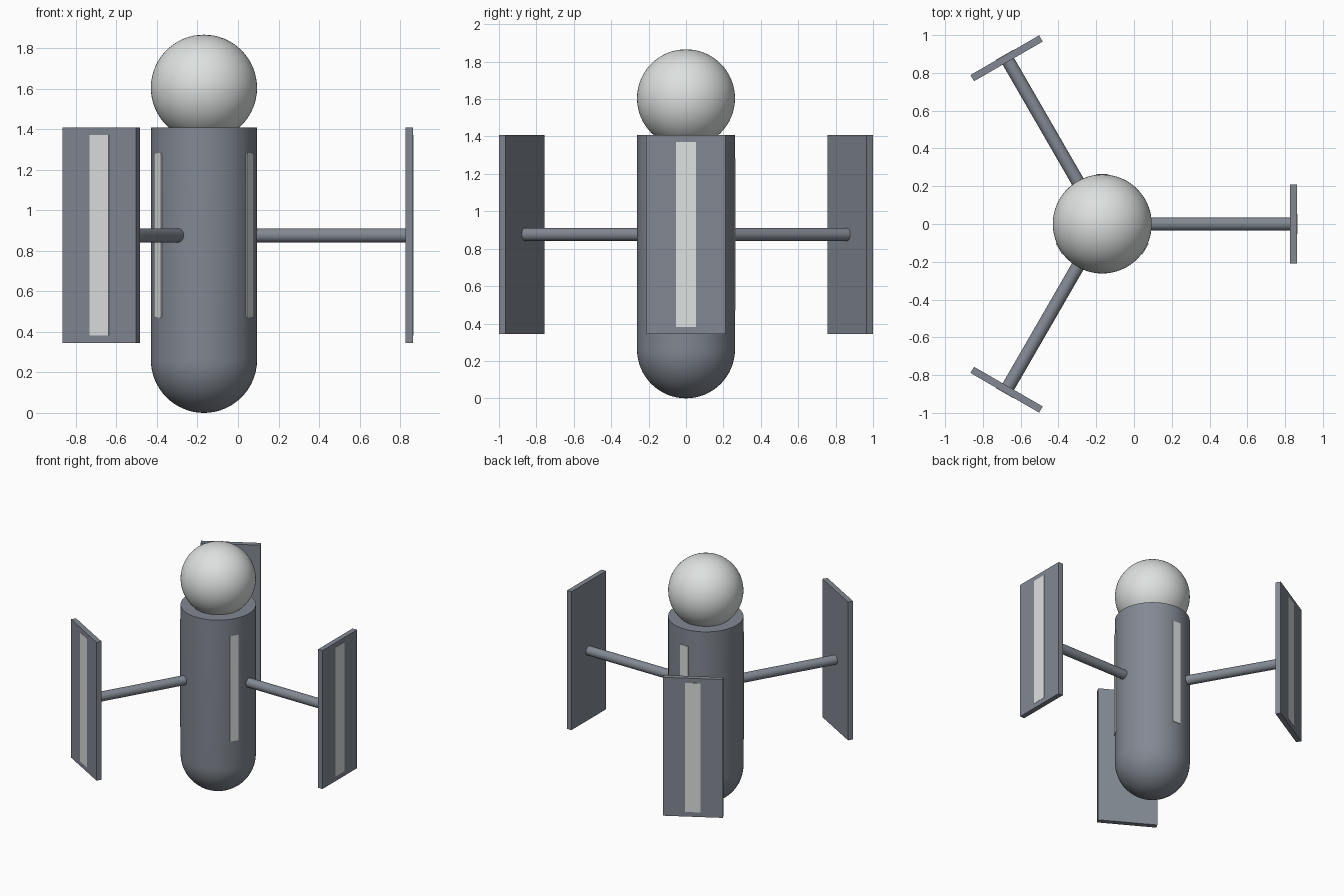
import bpy, bmesh, math
from mathutils import Matrix, Vector

if "Cube" in bpy.data.objects:
    bpy.data.objects.remove(bpy.data.objects["Cube"])

AXIS_X = -0.168      # hull axis; the panels are spaced evenly around it
R = 0.262            # hull and dome radius
TOP = 1.407          # top of hull and panels
MID = 0.876          # height of the arms


def material(name, rgb):
    m = bpy.data.materials.new(name)
    m.diffuse_color = (*rgb, 1)
    m.use_nodes = True
    m.node_tree.nodes["Principled BSDF"].inputs["Base Color"].default_value = m.diffuse_color
    return m


GREY = material("slate grey", (0.225, 0.25, 0.29))
PALE = material("pale grey", (0.72, 0.75, 0.74))


def finish(name, bm, mat, smooth=False):
    bmesh.ops.recalc_face_normals(bm, faces=bm.faces)
    me = bpy.data.meshes.new(name)
    bm.to_mesh(me)
    bm.free()
    me.materials.append(mat)
    ob = bpy.data.objects.new(name, me)
    bpy.context.collection.objects.link(ob)
    if smooth:
        bpy.ops.object.select_all(action='DESELECT')
        ob.select_set(True)
        bpy.context.view_layer.objects.active = ob
        bpy.ops.object.shade_smooth_by_angle(angle=math.radians(35))
    return ob


def radial(angle):
    """Frame on the hull axis whose x points outward at the given angle."""
    return Matrix.Translation((AXIS_X, 0, 0)) @ Matrix.Rotation(math.radians(angle), 4, 'Z')


def radial_box(name, angle, r0, r1, half_width, half_height, mat):
    bm = bmesh.new()
    size = Matrix.Diagonal((r1 - r0, 2 * half_width, 2 * half_height, 1))
    place = Matrix.Translation(((r0 + r1) / 2, 0, MID))
    bmesh.ops.create_cube(bm, size=1, matrix=radial(angle) @ place @ size)
    return finish(name, bm, mat)


# hull: lathed profile with round bottom and flat top
bm = bmesh.new()
steps = 16
profile = [(R * math.sin(i / steps * math.pi / 2), R - R * math.cos(i / steps * math.pi / 2))
           for i in range(steps + 1)] + [(R, TOP), (0, TOP)]
verts = [bm.verts.new((AXIS_X + r, 0, z)) for r, z in profile]
edges = [bm.edges.new(p) for p in zip(verts, verts[1:])]
bmesh.ops.spin(bm, geom=verts + edges, cent=(AXIS_X, 0, 0), axis=(0, 0, 1),
               angle=math.tau, steps=64, use_duplicate=False)
bmesh.ops.remove_doubles(bm, verts=bm.verts, dist=1e-5)
finish("hull", bm, GREY, True)

# pale dome sphere on top
bm = bmesh.new()
bmesh.ops.create_uvsphere(bm, u_segments=64, v_segments=32, radius=R,
                          matrix=Matrix.Translation((AXIS_X, 0, 1.604)))
finish("dome", bm, PALE, True)

for i, a in enumerate((0, 120, 240), 1):
    # arm from inside the hull to the panel
    bm = bmesh.new()
    r0, r1 = 0.2, 1.0
    bmesh.ops.create_cone(bm, cap_ends=True, segments=32, radius1=0.035, radius2=0.035,
                          depth=r1 - r0,
                          matrix=radial(a) @ Matrix.Translation(((r0 + r1) / 2, 0, MID))
                          @ Matrix.Rotation(math.pi / 2, 4, 'Y'))
    finish(f"arm_{i}", bm, GREY, True)
    # upright panel with a pale stripe on its outer face
    radial_box(f"panel_{i}", a, 0.994, 1.032, 0.21, 0.531, GREY)
    radial_box(f"panel_stripe_{i}", a, 1.029, 1.034, 0.054, 0.495, PALE)
    # pale strip on the hull, opposite each arm gap at 90 degrees
    radial_box(f"hull_strip_{i}", a + 90, 0.257, 0.265, 0.034, 0.406, PALE)
